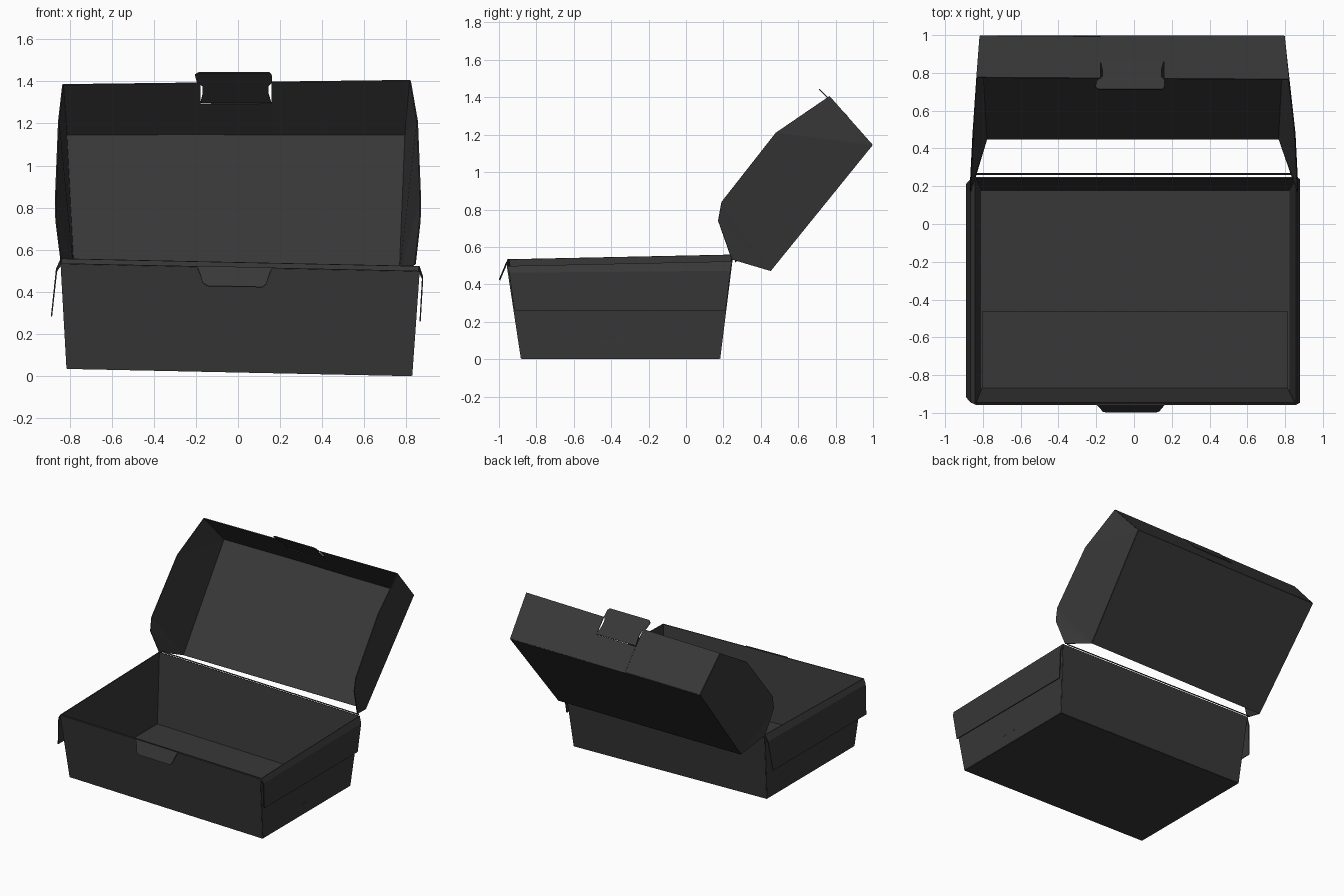
import bpy
import bmesh
from mathutils import Vector

cube = bpy.data.objects.get("Cube")
if cube:
    bpy.data.objects.remove(cube, do_unlink=True)

CARD = 0.006


def material(name, rgb):
    mat = bpy.data.materials.new(name)
    mat.use_nodes = True
    colour = (*rgb, 1.0)
    mat.diffuse_color = colour
    bsdf = mat.node_tree.nodes["Principled BSDF"]
    bsdf.inputs["Base Color"].default_value = colour
    bsdf.inputs["Roughness"].default_value = 0.8
    return mat


card = material("charcoal card", (0.039, 0.039, 0.039))


def panel(name, faces, thickness=CARD):
    """Folded sheet of card made of joined polygons."""
    bm = bmesh.new()
    for face in faces:
        bm.faces.new([bm.verts.new(p) for p in face])
    bmesh.ops.remove_doubles(bm, verts=bm.verts, dist=0.0005)
    bmesh.ops.recalc_face_normals(bm, faces=bm.faces)
    mesh = bpy.data.meshes.new(name)
    bm.to_mesh(mesh)
    bm.free()
    mesh.materials.append(card)
    obj = bpy.data.objects.new(name, mesh)
    bpy.context.collection.objects.link(obj)
    solid = obj.modifiers.new("card thickness", "SOLIDIFY")
    solid.thickness = thickness
    solid.offset = 0
    return obj


def tilted(x, y, z):
    """The tray leans a little towards its left side."""
    return Vector((x, y, z + 0.02 - 0.021 * x))


# Tray corners: floor and rim
FLOOR_F, FLOOR_B, RIM_F, RIM_B = -0.88, 0.18, -0.955, 0.245
floor_x = {-1: -0.812, 1: 0.825}
rim_x = {-1: -0.84, 1: 0.86}
low = {(s, y): tilted(floor_x[s], y, 0) for s in (-1, 1) for y in (FLOOR_F, FLOOR_B)}
top = {(s, RIM_F): tilted(rim_x[s], RIM_F, 0.495) for s in (-1, 1)}
top.update({(s, RIM_B): tilted(rim_x[s], RIM_B, 0.52) for s in (-1, 1)})

panel("tray_floor", [[low[-1, FLOOR_F], low[1, FLOOR_F], low[1, FLOOR_B], low[-1, FLOOR_B]]])
for name, yl, yt in (("front", FLOOR_F, RIM_F), ("back", FLOOR_B, RIM_B)):
    panel("tray_" + name + "_wall", [[low[-1, yl], low[1, yl], top[1, yt], top[-1, yt]]])

# Front lining folded over the rim and onto the floor
panel("front_lining", [
    [tilted(-0.835, -0.948, 0.498), tilted(0.85, -0.948, 0.498),
     tilted(0.812, -0.87, 0.014), tilted(-0.805, -0.87, 0.014)],
    [tilted(-0.805, -0.87, 0.014), tilted(0.812, -0.87, 0.014),
     tilted(0.812, -0.46, 0.01), tilted(-0.805, -0.46, 0.01)]])

# Side walls with folded-over outer flaps
flap_x = {-1: (-0.862, -0.886), 1: (0.877, 0.865)}
flap_z = {-1: 0.245, 1: 0.258}
for s, side in ((-1, "right"), (1, "left")):
    panel("tray_" + side + "_wall",
          [[low[s, FLOOR_F], low[s, FLOOR_B], top[s, RIM_B], top[s, RIM_F]]])
    mid, end = flap_x[s]
    f_fold, b_fold = tilted(mid, -0.945, 0.46), tilted(mid, 0.238, 0.47)
    panel(side + "_outer_flap", [
        [top[s, RIM_F], top[s, RIM_B], b_fold, f_fold],
        [f_fold, b_fold, tilted(end, 0.212, flap_z[s]), tilted(end, -0.918, flap_z[s])]])

# Small slit low on the left wall
panel("left_wall_slit", [[tilted(0.832, -0.47, 0.078), tilted(0.832, -0.21, 0.088),
                          tilted(0.832, -0.21, 0.094), tilted(0.832, -0.47, 0.084)]], 0.004)

# Locking tab hanging off the front rim
panel("front_locking_tab", [[
    tilted(x, y, z) for x, y, z in (
        (-0.195, -0.957, 0.498), (-0.178, -0.975, 0.455), (-0.168, -0.99, 0.42),
        (-0.145, -0.996, 0.405), (0.115, -0.996, 0.405), (0.135, -0.99, 0.42),
        (0.145, -0.975, 0.455), (0.162, -0.957, 0.498))]])

# Narrow hinge strip along the back rim
panel("hinge_strip", [[tilted(-0.84, 0.262, 0.515), tilted(0.84, 0.262, 0.515),
                       tilted(0.84, 0.268, 0.52), tilted(-0.84, 0.268, 0.52)]], 0.004)

# Lid: main panel, with open gap at the hinge
near = {-1: Vector((-0.78, 0.45, 0.472)), 1: Vector((0.768, 0.45, 0.472))}
far = {-1: Vector((-0.815, 0.995, 1.145)), 1: Vector((0.795, 0.995, 1.145))}
lip = {-1: Vector((-0.832, 0.775, 1.385)), 1: Vector((0.818, 0.765, 1.405))}
panel("lid_main_panel", [[near[-1], near[1], far[1], far[-1]]])

# Lid sides, bent along two creases
for s, side in ((-1, "right"), (1, "left")):
    hinge = Vector((s * 0.842, 0.245, 0.545 - 0.012 * s))
    b = Vector((s * 0.865, 0.172, 0.74))
    c = Vector((s * 0.867, 0.19, 0.84))
    d = Vector((s * 0.852, 0.48, 1.21))
    panel("lid_" + side + "_side", [[near[s], hinge, b], [near[s], b, c],
                                    [near[s], c, d, far[s]], [far[s], d, lip[s]]])


def on_front(x, t):
    """Point on the lid front panel, t running from fold to lip."""
    a = far[-1].lerp(far[1], (x + 0.81) / 1.61)
    b = lip[-1].lerp(lip[1], (x + 0.83) / 1.65)
    p = a.lerp(b, t)
    p.x = x
    return p


# Lid front panel with a notch for the tab
panel("lid_front_panel", [
    [far[-1], on_front(-0.178, 0), on_front(-0.178, 1), lip[-1]],
    [on_front(-0.178, 0), on_front(0.158, 0), on_front(0.158, 0.6), on_front(-0.178, 0.6)],
    [on_front(0.158, 0), far[1], lip[1], on_front(0.158, 1)]])

# Lid tab, flaring past the lip
root, tip = Vector((0, 0.861, 1.299)), Vector((0, 0.712, 1.443))
outline = ((-0.178, 0), (0.158, 0), (0.145, 0.3), (0.145, 0.55), (0.162, 0.68),
           (0.16, 0.92), (0.148, 1), (-0.185, 1), (-0.205, 0.92),
           (-0.195, 0.68), (-0.168, 0.55), (-0.168, 0.3))
panel("lid_tab", [[root.lerp(tip, t) + Vector((x, 0, 0)) for x, t in outline]])
